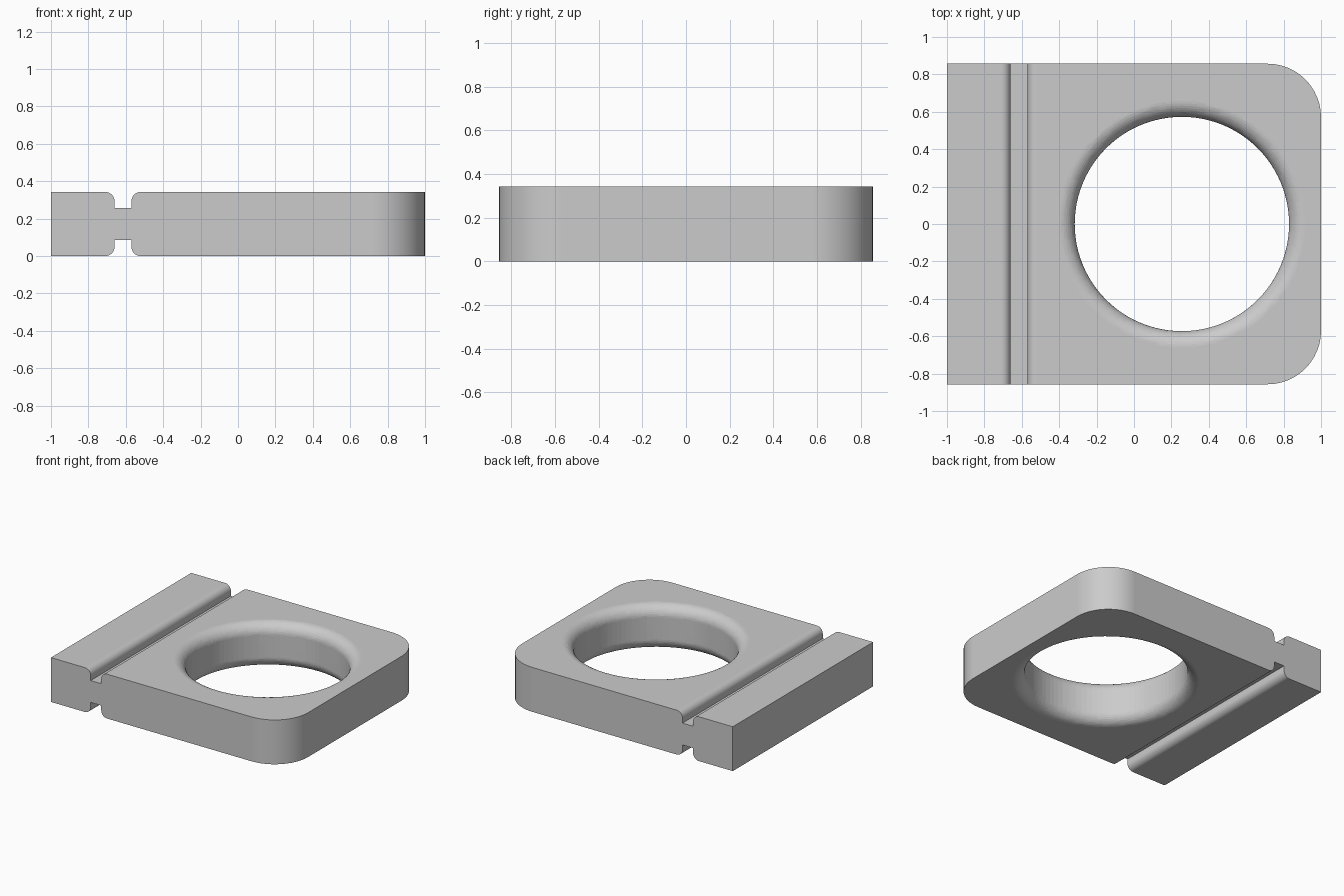
import bpy, bmesh, math

if "Cube" in bpy.data.objects:
    bpy.data.objects.remove(bpy.data.objects["Cube"], do_unlink=True)

HEIGHT, HALF_Y = 0.343, 0.857
GROOVE_L, GROOVE_R, FLOOR, ROUND = -0.66, -0.57, 0.087, 0.05
HOLE_X, HOLE_R, LIP = 0.256, 0.573, 0.086

grey = bpy.data.materials.new("light_grey")
grey.use_nodes = True
grey.diffuse_color = (0.6, 0.6, 0.6, 1)
grey.node_tree.nodes["Principled BSDF"].inputs["Base Color"].default_value = (0.6, 0.6, 0.6, 1)


def make_object(name, bm):
    bmesh.ops.recalc_face_normals(bm, faces=bm.faces)
    mesh = bpy.data.meshes.new(name)
    bm.to_mesh(mesh)
    bm.free()
    mesh.materials.append(grey)
    obj = bpy.data.objects.new(name, mesh)
    bpy.context.collection.objects.link(obj)
    return obj


def arc(cx, cz, r, start, end, steps):
    angles = [math.radians(start + (end - start) * i / steps) for i in range(steps + 1)]
    return [(cx + r * math.cos(a), cz + r * math.sin(a)) for a in angles]


# Plate: side profile with a matching groove above and below, swept front to back
top = [(-1, HEIGHT)]
top += arc(GROOVE_L - ROUND, HEIGHT - ROUND, ROUND, 90, 0, 8)
top += [(GROOVE_L, HEIGHT - FLOOR), (GROOVE_R, HEIGHT - FLOOR)]
top += arc(GROOVE_R + ROUND, HEIGHT - ROUND, ROUND, 180, 90, 8)
top += [(1, HEIGHT)]
profile = top + [(x, HEIGHT - z) for x, z in reversed(top)]

bm = bmesh.new()
face = bm.faces.new([bm.verts.new((x, -HALF_Y, z)) for x, z in profile])
sweep = bmesh.ops.extrude_face_region(bm, geom=[face], use_keep_orig=True)
moved = [g for g in sweep["geom"] if isinstance(g, bmesh.types.BMVert)]
bmesh.ops.translate(bm, verts=moved, vec=(0, 2 * HALF_Y, 0))

# Rounded vertical corners on the left end
corners = [e for e in bm.edges if all(v.co.x > 0.99 for v in e.verts)
           and abs(e.verts[0].co.y - e.verts[1].co.y) < 0.01]
bmesh.ops.bevel(bm, geom=corners, offset=0.286, segments=12, profile=0.5, affect='EDGES')
plate = make_object("grooved_plate", bm)

bpy.context.view_layer.objects.active = plate
plate.select_set(True)
bpy.ops.object.shade_smooth_by_angle(angle=math.radians(30))

# Hole cutter: lathed spindle that flares into a rounded lip at both ends
flare = arc(HOLE_R + LIP, LIP, LIP, 270, 180, 10)
outline = [(HOLE_R + LIP, -0.1)] + flare
outline += [(r, HEIGHT - z) for r, z in reversed(outline)]
bm = bmesh.new()
SIDES = 96
rings = []
for r, z in outline:
    rings.append([bm.verts.new((HOLE_X + r * math.cos(math.tau * i / SIDES),
                                r * math.sin(math.tau * i / SIDES), z)) for i in range(SIDES)])
for low, high in zip(rings, rings[1:]):
    for i in range(SIDES):
        j = (i + 1) % SIDES
        bm.faces.new((low[i], low[j], high[j], high[i])).smooth = True
bm.faces.new(rings[0])
bm.faces.new(rings[-1])
cutter = make_object("hole_cutter", bm)
cutter.hide_render = True
cutter.hide_viewport = True
cutter.display_type = 'WIRE'

cut = plate.modifiers.new("round_hole", 'BOOLEAN')
cut.operation = 'DIFFERENCE'
cut.solver = 'EXACT'
cut.object = cutter

# Keep the flat faces evenly shaded beside the rounded edges
normals = plate.modifiers.new("even_shading", 'WEIGHTED_NORMAL')
normals.keep_sharp = True
